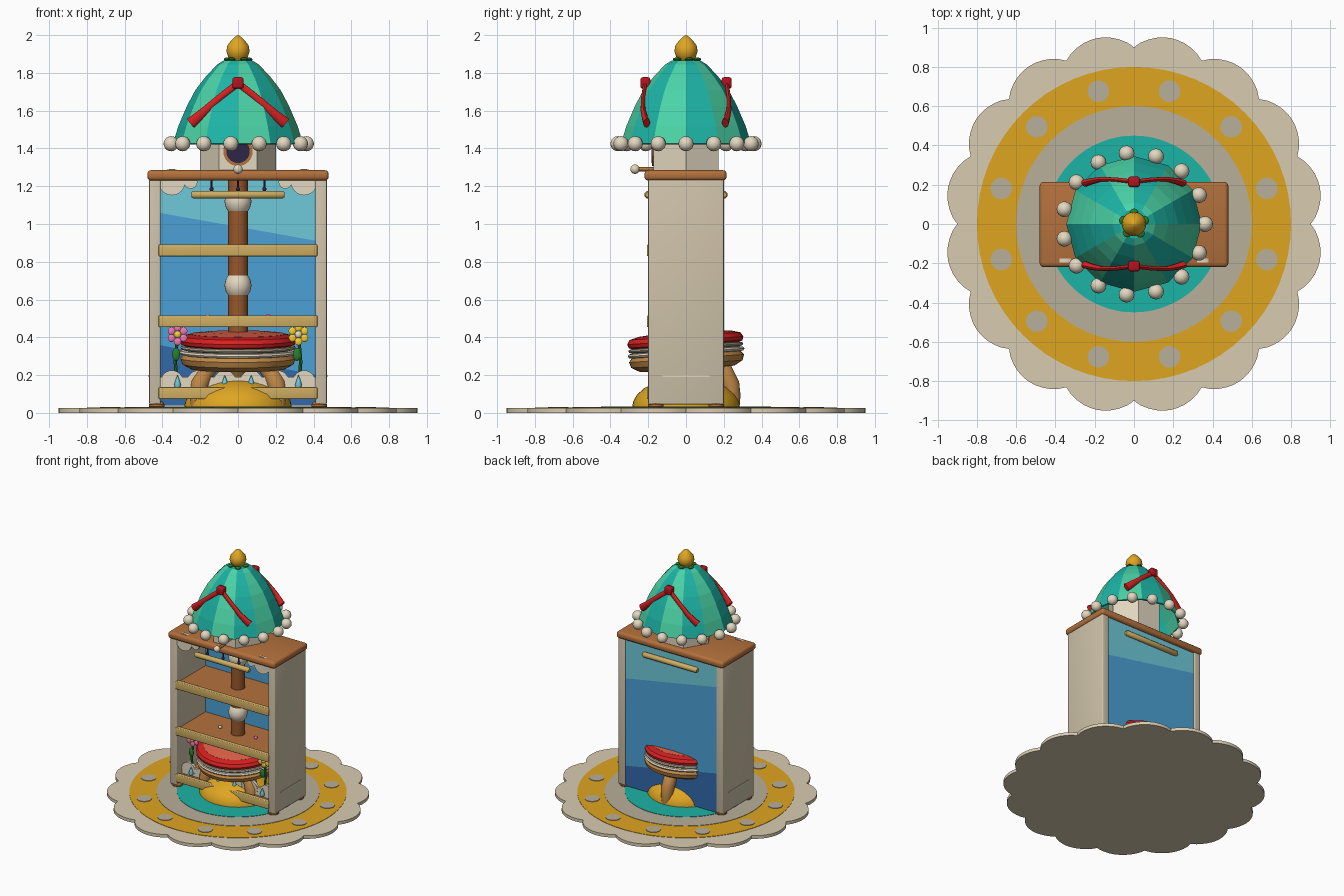
import bpy, bmesh
from math import sin, cos, pi, radians
from mathutils import Vector

if "Cube" in bpy.data.objects:
    bpy.data.objects.remove(bpy.data.objects["Cube"])

COL = dict(cream=(226, 214, 190), rug=(216, 203, 175), stone=(183, 174, 152), gold=(222, 164, 38),
           teal=(34, 178, 164), green=(76, 210, 165), wood=(178, 112, 62), pole=(150, 88, 48),
           tan=(206, 172, 98), red=(215, 38, 38), dark_red=(180, 25, 35), coral=(226, 100, 76),
           sky=(110, 200, 218), blue=(76, 160, 212), navy=(52, 105, 170), dark=(50, 42, 72),
           leaf=(45, 125, 50), pink=(240, 120, 180), yellow=(250, 205, 50), bun=(190, 135, 72),
           panel=(205, 193, 168))
MATS = {}


def mat(c):
    if c not in MATS:
        MATS[c] = bpy.data.materials.new(c)
        MATS[c].diffuse_color = [(v / 255) ** 2.2 for v in COL[c]] + [1]
    return MATS[c]


def finish(name, bm, colors, smooth=True):
    bmesh.ops.recalc_face_normals(bm, faces=bm.faces)
    me = bpy.data.meshes.new(name)
    bm.to_mesh(me)
    bm.free()
    for c in colors.split():
        me.materials.append(mat(c))
    ob = bpy.data.objects.new(name, me)
    bpy.context.collection.objects.link(ob)
    if smooth:
        bpy.ops.object.select_all(action='DESELECT')
        ob.select_set(True)
        bpy.context.view_layer.objects.active = ob
        bpy.ops.object.shade_smooth_by_angle(angle=radians(35))
    return ob


def box(name, lo, hi, c, bevel=0.0):
    bm = bmesh.new()
    bmesh.ops.create_cube(bm, size=1)
    for v in bm.verts:
        v.co = [(a + b) / 2 + t * (b - a) for a, b, t in zip(lo, hi, v.co)]
    if bevel:
        bmesh.ops.bevel(bm, geom=bm.edges[:], offset=bevel, segments=3, profile=0.5, affect='EDGES')
    return finish(name, bm, c)


def ball(name, loc, size, c, seg=16):
    bm = bmesh.new()
    bmesh.ops.create_uvsphere(bm, u_segments=seg, v_segments=seg // 2 + 2, radius=1)
    for v in bm.verts:
        v.co = [l + s * t for l, s, t in zip(loc, size, v.co)]
    return finish(name, bm, c)


def lathe(name, prof, c, seg=40, loc=(0, 0, 0), smooth=True):
    """Revolve (radius, z) points; closed with caps."""
    bm = bmesh.new()
    rings = [[bm.verts.new((r * cos(2 * pi * i / seg), r * sin(2 * pi * i / seg), z))
              for i in range(seg)] for r, z in prof]
    for a, b in zip(rings, rings[1:]):
        for i in range(seg):
            bm.faces.new((a[i], a[(i + 1) % seg], b[(i + 1) % seg], b[i]))
    bm.faces.new(rings[0])
    bm.faces.new(rings[-1])
    ob = finish(name, bm, c, smooth)
    ob.location = loc
    return ob


def prism(name, pts, a, b, c, axis='Y'):
    """Extrude a 2D outline: (x, z) along y, or (x, y) along z."""
    bm = bmesh.new()
    put = (lambda p, t: (p[0], t, p[1])) if axis == 'Y' else (lambda p, t: (p[0], p[1], t))
    v1, v2 = [[bm.verts.new(put(p, t)) for p in pts] for t in (a, b)]
    bm.faces.new(v1)
    bm.faces.new(v2)
    for i in range(len(pts)):
        j = (i + 1) % len(pts)
        bm.faces.new((v1[i], v1[j], v2[j], v2[i]))
    return finish(name, bm, c)


def circle(r, n, x=0, y=0):
    return [(x + r * cos(2 * pi * i / n), y + r * sin(2 * pi * i / n)) for i in range(n)]


def tube(name, pts, radii, c, seg=12, flat=1.0):
    """Sweep a round (or flattened in y) section along a path."""
    bm = bmesh.new()
    rings = []
    for k, p in enumerate(pts):
        d = (Vector(pts[min(k + 1, len(pts) - 1)]) - Vector(pts[max(k - 1, 0)])).normalized()
        u = d.cross(Vector((0, 1, 0)) if abs(d.y) < 0.9 else Vector((1, 0, 0))).normalized()
        w = d.cross(u)
        rings.append([bm.verts.new(Vector(p) + radii[k] * (u * cos(t) + w * sin(t) * flat))
                      for t in (2 * pi * i / seg for i in range(seg))])
    for a, b in zip(rings, rings[1:]):
        for i in range(seg):
            bm.faces.new((a[i], a[(i + 1) % seg], b[(i + 1) % seg], b[i]))
    bm.faces.new(rings[0])
    bm.faces.new(rings[-1])
    return finish(name, bm, c)


# scalloped rug with coloured rings and dots
edge = [(.9 + .065 * abs(sin(8 * t)) ** .8, t) for t in (2 * pi * i / 160 for i in range(160))]
prism('rug', [(r * cos(t), r * sin(t)) for r, t in edge], 0, .025, 'rug', 'Z')
for nm, r, z, c in (('outer', .8, .028, 'gold'), ('middle', .6, .031, 'stone'), ('inner', .45, .034, 'teal')):
    prism('rug_ring_' + nm, circle(r, 64), .005, z, c, 'Z')
for i in range(12):
    t = radians(15 + 30 * i)
    prism('rug_dot', circle(.055, 20, .7 * cos(t), .7 * sin(t)), .02, .032, 'stone', 'Z')

# cabinet: sides, feet, top, banded back
for s in (-1, 1):
    box('side_panel', (s * .44 - .03, -.2, .045), (s * .44 + .03, .2, 1.24), 'panel', .008)
    box('side_trim', (s * .47 - .003, -.125, .19), (s * .47 + .003, .125, .2), 'cream')
    for y in (-.16, .16):
        lathe('foot', [(.03, .02), (.042, .035), (.042, .045), (.03, .06)], 'wood', 16, (s * .43, y, 0))
box('cabinet_top', (-.48, -.22, 1.23), (.48, .215, 1.285), 'wood', .02)
bands = [('navy', .04, .04, .36, .2), ('blue', .36, .2, 1.06, .91), ('sky', 1.06, .91, 1.24, 1.24)]
for c, l0, r0, l1, r1 in bands:
    prism('back_panel_' + c, [(-.42, l0), (.42, r0), (.42, r1), (-.42, l1)], .17, .19, c)

# shelves with front rails
for z in (.105, .485, .86):
    box('shelf', (-.415, -.18, z - .015), (.415, .175, z + .018), 'wood')
    box('shelf_rail', (-.42, -.207, z - .031), (.42, -.17, z + .031), 'tan', .006)

# pole with collars
lathe('pole', [(.052, .4), (.052, 1.24)], 'pole', 24)
for z in (.675, 1.12):
    lathe('pole_collar', [(.05, z - .055), (.064, z - .035), (.072, z), (.064, z + .035), (.05, z + .055)],
          'cream', 24)

# hanging bars and valance
for y in (-.2, .2):
    tube('hanging_bar', [(-.245, y, 1.155), (-.235, y, 1.155), (.235, y, 1.155), (.245, y, 1.155)],
         [.014, .021, .021, .014], 'tan')
for x in (-.14, 0, .14):
    tube('hanger', [(x, -.19, 1.165), (x, -.19, 1.235)], [.005, .005], 'dark', 8)
    ball('hanger_bead', (x, -.19, 1.185), (.012,) * 3, 'dark', 10)
for s in (-1, 1):
    prism('valance_scallop', circle(.07, 32, s * .35, 1.222), -.195, -.175, 'cream')
    prism('valance_scallop_small', circle(.035, 20, s * .25, 1.222), -.193, -.177, 'cream')

# scalloped fence with drops
box('fence', (-.41, -.135, .12), (.41, -.115, .19), 'cream')
for i in range(6):
    prism('fence_scallop', circle(.06, 24, -.35 + .14 * i, .165), -.137, -.113, 'cream')
for x in (-.32, -.07, .07, .32):
    lathe('drop', [(.001, .2), (.01, .175), (.018, .15), (.014, .135), (.004, .13)], 'sky', 12, (x, -.145, 0))

# yellow mound under the stool
lathe('mound', [(.285, .01)] + [(.285 * cos(t), .03 + .16 * sin(t)) for t in
      (radians(a) for a in (0, 12, 25, 40, 55, 70, 80, 89))], 'gold', 40)

# layered round stool, slightly tilted, on three curved legs
layers = [('base', [(.16, -.1), (.25, -.095), (.295, -.07), (.305, -.04), (.29, -.02)], 'bun'),
          ('lower_band', [(.28, -.022), (.303, -.018), (.31, -.008), (.303, .002), (.28, .006)], 'cream'),
          ('upper_band', [(.28, .004), (.3, .01), (.305, .018), (.3, .026), (.28, .03)], 'stone'),
          ('cushion', [(.28, .026), (.302, .036), (.308, .055), (.295, .078), (.25, .09)], 'red'),
          ('cushion_top', [(.25, .085), (.25, .091), (.15, .1), (.01, .103)], 'coral')]
for nm, prof, c in layers:
    lathe('stool_' + nm, prof, c, 48, (0, 0, .328)).rotation_euler.x = radians(4)
for a in (90, 210, 330):
    t = radians(a)
    path = [(.14, .28), (.2, .22), (.235, .15), (.245, .09), (.25, .03)]
    tube('stool_leg', [(r * cos(t), r * sin(t), z) for r, z in path], [.04, .05, .05, .045, .035], 'bun', 14)

# flowers
for s, c, mid in ((-1, 'pink', 'yellow'), (1, 'yellow', 'cream')):
    x, y, z = s * .32, -.12, .415
    tube('flower_stem', [(x, y, .12), (x + .012 * s, y, .27), (x, y + .01, z)], [.009] * 3, 'leaf', 8)
    for i in range(6):
        t = pi / 3 * i + pi / 6
        ball('flower_petal', (x + .037 * cos(t), y - .005, z + .037 * sin(t)), (.021, .008, .021), c, 10)
    ball('flower_centre', (x, y - .012, z), (.019, .012, .019), mid, 12)
    ball('flower_leaf', (x - .008, y - .01, .31), (.022, .01, .035), 'leaf', 10)
    ball('shelf_knob', (-s * .16, 0, .51), (.014,) * 3, mid if s > 0 else c, 10)
    MATS and None

# hexagonal turret with round door and perch
lathe('turret', [(.2, 1.28), (.2, 1.6)], 'cream', 6, smooth=False)
prism('door_ring', circle(.078, 32, 0, 1.385), -.18, -.16, 'wood')
prism('door_hole', circle(.062, 32, 0, 1.385), -.183, -.165, 'dark')
tube('perch', [(0, -.16, 1.29), (0, -.27, 1.29)], [.011, .011], 'wood')
ball('perch_ball', (0, -.27, 1.29), (.025,) * 3, 'cream')

# twelve-sided striped hood
bm = bmesh.new()
prof = [(.345, 1.425), (.315, 1.52), (.27, 1.625), (.225, 1.71), (.175, 1.775), (.11, 1.845), (.075, 1.866)]
rings = [[bm.verts.new((r * cos(pi * i / 6), r * sin(pi * i / 6), z)) for i in range(12)] for r, z in prof]
for a, b in zip(rings, rings[1:]):
    for i in range(12):
        bm.faces.new((a[i], a[(i + 1) % 12], b[(i + 1) % 12], b[i])).material_index = i % 2
bm.faces.new(rings[-1])
hood = finish('hood', bm, 'teal green', False)
mod = hood.modifiers.new('thickness', 'SOLIDIFY')
mod.thickness = .012

# pompom trim
for i in range(15):
    t = 2 * pi * i / 15
    ball('pompom', (.362 * cos(t), .362 * sin(t), 1.425), (.04,) * 3, 'cream')

# ribbons front and back
for f in (-1, 1):
    box('ribbon_knot', (-.03, f * .215 - .026, 1.717), (.03, f * .215 + .026, 1.777), 'dark_red', .012)
    for s in (-1, 1):
        tube('ribbon_tail', [(0, f * .215, 1.745), (s * .09, f * .226, 1.675), (s * .17, f * .228, 1.605),
                             (s * .225, f * .216, 1.555), (s * .25, f * .208, 1.535)],
             [.018, .018, .021, .027, .03], 'red', 12, .6)

# finial with leaves
lathe('finial', [(.03, 1.86), (.052, 1.885), (.062, 1.915), (.056, 1.945), (.036, 1.972), (.018, 1.99), (.002, 2)],
      'gold', 24)
for i in range(5):
    t = 2 * pi * i / 5 + .3
    ball('finial_leaf', (.058 * cos(t), .058 * sin(t), 1.872), (.022, .022, .01), 'leaf', 10)

for m in bpy.data.materials:
    if m.users and not m.is_grease_pencil:
        m.use_nodes = True
        m.node_tree.nodes["Principled BSDF"].inputs["Base Color"].default_value = m.diffuse_color
